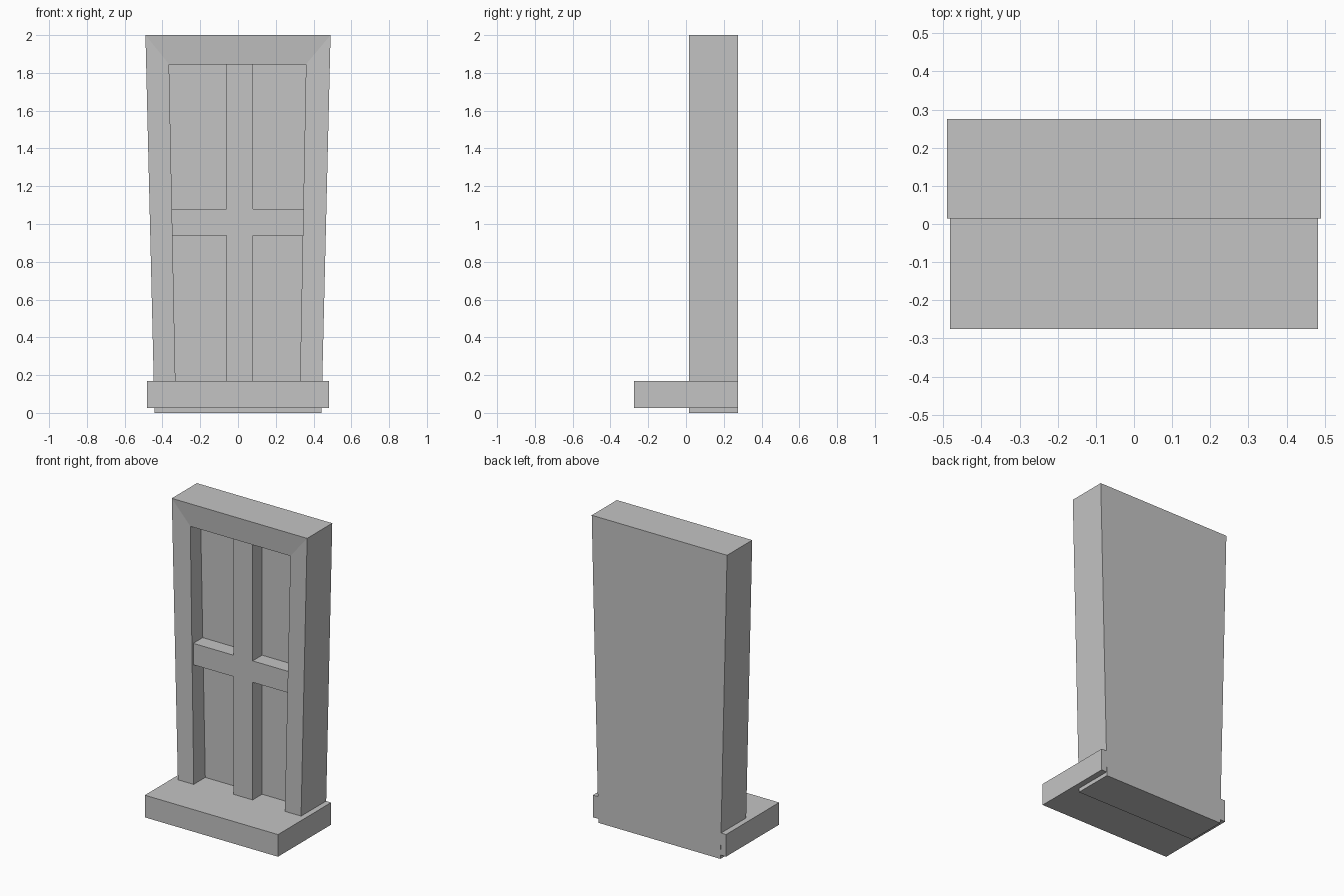
import bpy
import bmesh

cube = bpy.data.objects.get("Cube")
if cube:
    bpy.data.objects.remove(cube, do_unlink=True)

grey = bpy.data.materials.new("plain grey")
grey.use_nodes = True
grey.diffuse_color = (0.55, 0.55, 0.55, 1)
grey.node_tree.nodes["Principled BSDF"].inputs["Base Color"].default_value = (0.55, 0.55, 0.55, 1)


def loft(name, rings):
    """Join rings of points with side walls and cap both ends."""
    bm = bmesh.new()
    loops = [[bm.verts.new(p) for p in ring] for ring in rings]
    count = len(loops[0])
    for a, b in zip(loops, loops[1:]):
        for i in range(count):
            j = (i + 1) % count
            bm.faces.new((a[i], a[j], b[j], b[i]))
    bm.faces.new(loops[0])
    bm.faces.new(loops[-1])
    bmesh.ops.recalc_face_normals(bm, faces=bm.faces)
    mesh = bpy.data.meshes.new(name)
    bm.to_mesh(mesh)
    bm.free()
    mesh.materials.append(grey)
    obj = bpy.data.objects.new(name, mesh)
    bpy.context.collection.objects.link(obj)
    return obj


def extrude(name, outline, front, back):
    return loft(name, [[(x, y, z) for x, z in outline] for y in (front, back)])


def ring(outline, y_bottom, y_top):
    """Outline runs bottom left, bottom right, top right, top left."""
    depths = (y_bottom, y_bottom, y_top, y_top)
    return [(x, y, z) for (x, z), y in zip(outline, depths)]


FACE, PANEL, BACK = 0.015, 0.135, 0.275
outer = [(-0.442, 0), (0.442, 0), (0.49, 2), (-0.49, 2)]
opening = [(-0.33, 0.1), (0.327, 0.1), (0.36, 1.845), (-0.365, 1.845)]

# Tapered frame with a recessed panel; the lintel leans in slightly
loft("frame", [
    ring(outer, BACK, BACK),
    ring(outer, FACE, FACE),
    ring(opening, FACE, 0.028),
    ring(opening, PANEL, PANEL),
])

# Cross-shaped glazing bars
left, right, low, high = -0.06, 0.08, 0.94, 1.08
side, foot, top = 0.36, 0.14, 1.85
extrude("cross_bars", [
    (left, foot), (right, foot), (right, low), (side, low),
    (side, high), (right, high), (right, top), (left, top),
    (left, high), (-side, high), (-side, low), (left, low),
], 0.037, PANEL + 0.01)

# Projecting sill
extrude("sill", [(-0.482, 0.025), (0.482, 0.025), (0.482, 0.17), (-0.482, 0.17)],
        -0.275, BACK - 0.001)
